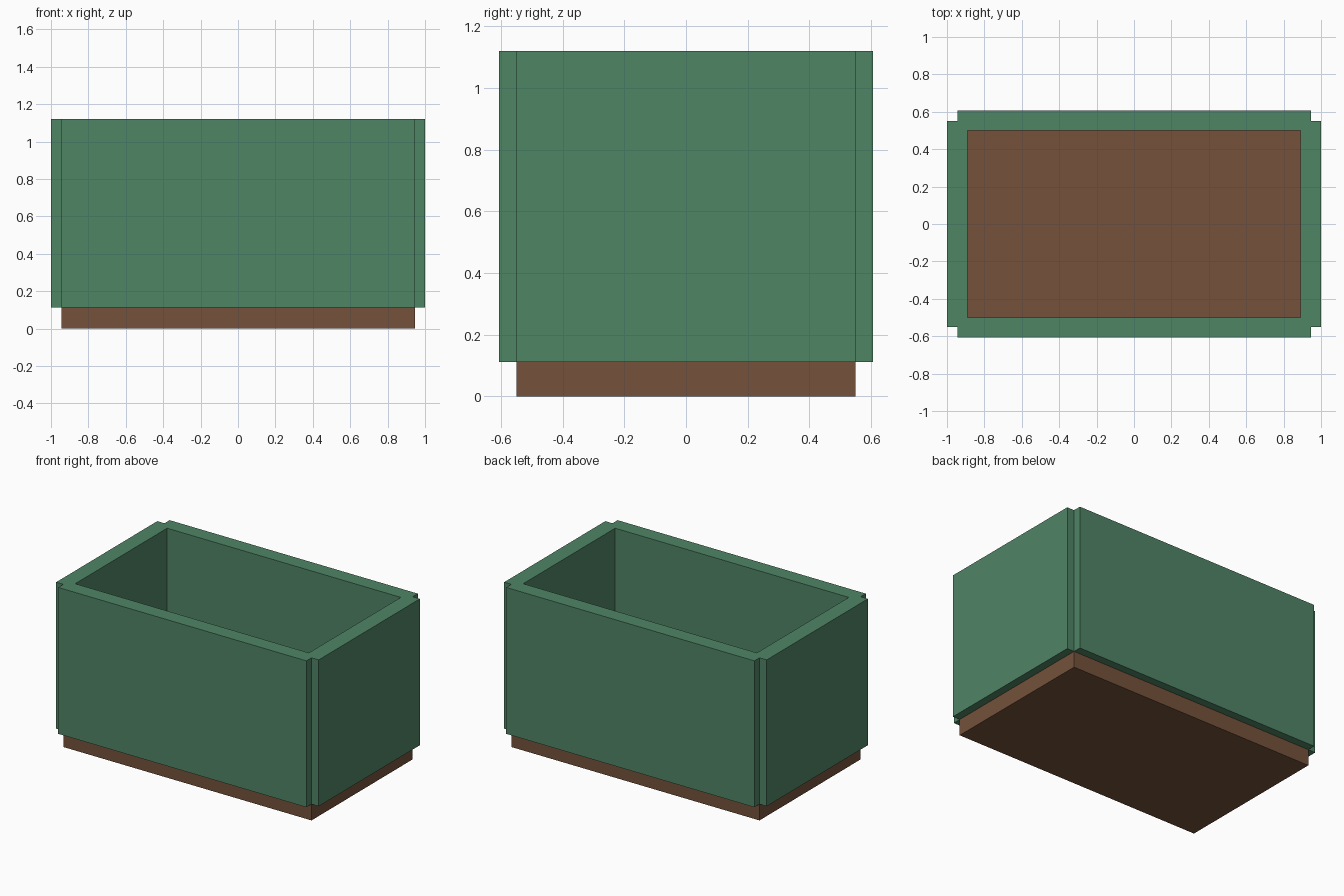
import bpy, bmesh
from mathutils import Vector

if "Cube" in bpy.data.objects:
    bpy.data.objects.remove(bpy.data.objects["Cube"])


def material(name, rgb):
    m = bpy.data.materials.new(name)
    m.diffuse_color = (*rgb, 1)
    m.use_nodes = True
    m.node_tree.nodes["Principled BSDF"].inputs["Base Color"].default_value = m.diffuse_color
    return m


def slab(name, xs, ys, z0, z1, mat, skip=lambda i, j: False):
    """Extrude a plan made of grid cells, leaving out the skipped ones."""
    bm = bmesh.new()
    cells = []
    for i in range(len(xs) - 1):
        for j in range(len(ys) - 1):
            if skip(i, j):
                continue
            corners = [(xs[i], ys[j]), (xs[i + 1], ys[j]),
                       (xs[i + 1], ys[j + 1]), (xs[i], ys[j + 1])]
            cells.append(bm.faces.new([bm.verts.new((x, y, z0)) for x, y in corners]))
    bmesh.ops.remove_doubles(bm, verts=bm.verts, dist=1e-4)
    ext = bmesh.ops.extrude_face_region(bm, geom=bm.faces[:], use_keep_orig=True)
    top = [g for g in ext["geom"] if isinstance(g, bmesh.types.BMVert)]
    bmesh.ops.translate(bm, verts=top, vec=Vector((0, 0, z1 - z0)))
    bmesh.ops.recalc_face_normals(bm, faces=bm.faces)
    mesh = bpy.data.meshes.new(name)
    bm.to_mesh(mesh)
    bm.free()
    mesh.materials.append(mat)
    obj = bpy.data.objects.new(name, mesh)
    bpy.context.collection.objects.link(obj)
    return obj


green = material("painted green", (0.078, 0.233, 0.131))
brown = material("brown wood", (0.178, 0.084, 0.044))

# Base board, whose top is the floor of the box
slab("base", [-0.945, 0.945], [-0.55, 0.55], 0, 0.112, brown)

# Four joined walls: open middle, small notch at each outer corner
xs = [-1, -0.945, -0.89, 0.89, 0.945, 1]
ys = [-0.606, -0.55, -0.5, 0.5, 0.55, 0.606]
slab("walls", xs, ys, 0.112, 1.12, green,
     skip=lambda i, j: (i, j) == (2, 2) or (i in (0, 4) and j in (0, 4)))
